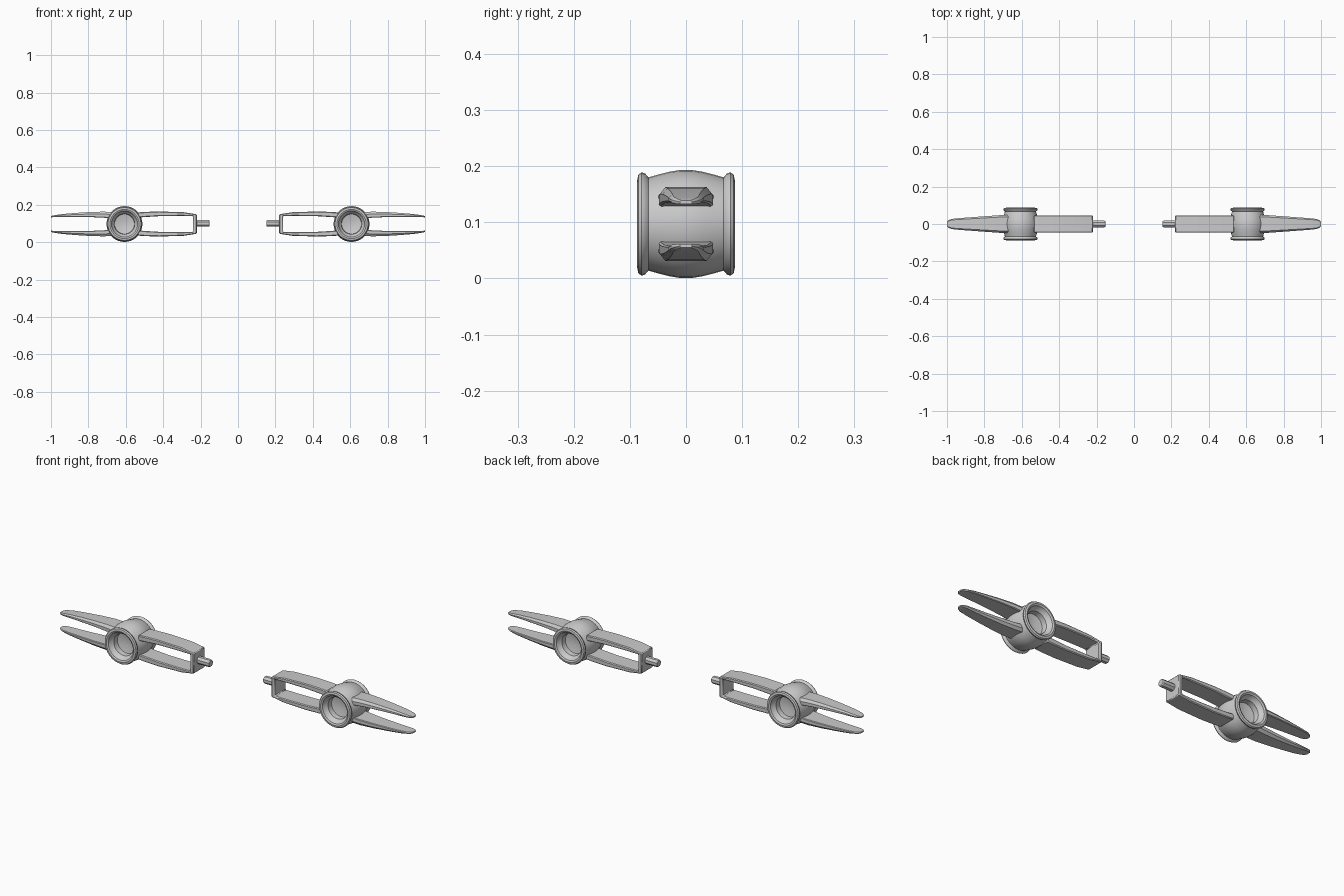
import bpy, bmesh, math

if "Cube" in bpy.data.objects:
    bpy.data.objects.remove(bpy.data.objects["Cube"])

CX, CZ = 0.607, 0.097      # centre of the right-hand hub


def finish(name, bm, angle=35, bevel=0):
    bmesh.ops.recalc_face_normals(bm, faces=bm.faces)
    me = bpy.data.meshes.new(name)
    bm.to_mesh(me)
    bm.free()
    ob = bpy.data.objects.new(name, me)
    bpy.context.collection.objects.link(ob)
    bpy.ops.object.select_all(action='DESELECT')
    ob.select_set(True)
    bpy.context.view_layer.objects.active = ob
    if bevel:
        b = ob.modifiers.new("edge_bevel", 'BEVEL')
        b.width, b.segments, b.limit_method = bevel, 1, 'ANGLE'
        b.angle_limit = math.radians(50)
    bpy.ops.object.shade_smooth_by_angle(angle=math.radians(angle))
    return ob


def skin(bm, rings, close=False):
    """Join equal-sized rings of points; single-point ends become fans."""
    loops = [[bm.verts.new(p) for p in r] for r in rings]
    for a, b in zip(loops, loops[1:]):
        n = len(a)
        for i in range(n):
            j = (i + 1) % n
            bm.faces.new((a[i], a[j], b[j], b[i]))
    if close:
        bm.faces.new(loops[0][::-1])
        bm.faces.new(loops[-1])


def hub(s):
    # Front half from recess floor out over the lip to the bulged middle
    half = [(0.020, -0.026), (0.053, -0.034), (0.055, -0.060), (0.064, -0.068),
            (0.070, -0.083), (0.078, -0.087), (0.088, -0.085), (0.092, -0.079),
            (0.090, -0.073), (0.083, -0.067), (0.088, -0.050), (0.093, -0.030),
            (0.096, -0.012)]
    prof = half + [(r, -y) for r, y in reversed(half)]
    n = 32
    rings = [[(s * CX + r * math.cos(2 * math.pi * i / n), y,
               CZ + r * math.sin(2 * math.pi * i / n)) for i in range(n)]
             for r, y in prof]
    bm = bmesh.new()
    skin(bm, rings, True)
    finish("hub", bm)


def prong(s, v):
    # x, inner height, outer height (from hub centre), half width
    secs = [(0.672, 0.030, 0.064, 0.049), (0.72, 0.034, 0.066, 0.047),
            (0.79, 0.037, 0.064, 0.042), (0.87, 0.038, 0.059, 0.036),
            (0.94, 0.038, 0.053, 0.031), (0.975, 0.037, 0.048, 0.027),
            (0.992, 0.036, 0.045, 0.020), (1.0, 0.036, 0.042, 0.011)]
    rings = []
    for x, a, b, w in secs:
        m = a + (b - a) * 0.6
        rings.append([(s * x, y, CZ + v * h) for y, h in
                      ((-w * 0.92, a), (-w, a + 0.003), (-w, m), (-w * 0.78, b),
                       (w * 0.78, b), (w, m), (w, a + 0.003), (w * 0.92, a))])
    bm = bmesh.new()
    skin(bm, rings, True)
    finish("prong", bm, 30)


def yoke(s):
    # U-shaped frame: outer edge of the top arm, then its inner edge
    outer = [(0.535, 0.062), (0.49, 0.065), (0.42, 0.067), (0.29, 0.063), (0.22, 0.052)]
    inner = [(0.24, 0.042), (0.30, 0.043), (0.42, 0.042), (0.50, 0.037), (0.535, 0.034)]
    pts = (outer + [(x, -h) for x, h in reversed(outer)]
           + [(x, -h) for x, h in reversed(inner)] + inner)
    bm = bmesh.new()
    rings = [[(s * x, y, CZ + h) for x, h in pts] for y in (-0.046, 0.046)]
    skin(bm, rings, True)
    finish("yoke", bm, 30, 0.004)


def peg(s):
    # Octagonal stub on the inner end
    n = 8
    rings = []
    for x, r in ((0.230, 0.019), (0.157, 0.019), (0.153, 0.016)):
        rings.append([(s * x, r * math.cos(math.pi * (2 * i + 1) / n),
                       CZ + 0.003 + r * math.sin(math.pi * (2 * i + 1) / n))
                      for i in range(n)])
    bm = bmesh.new()
    skin(bm, rings, True)
    finish("peg", bm, 20)


# Two mirrored units
for side in (-1, 1):
    hub(side)
    yoke(side)
    peg(side)
    for v in (-1, 1):
        prong(side, v)
